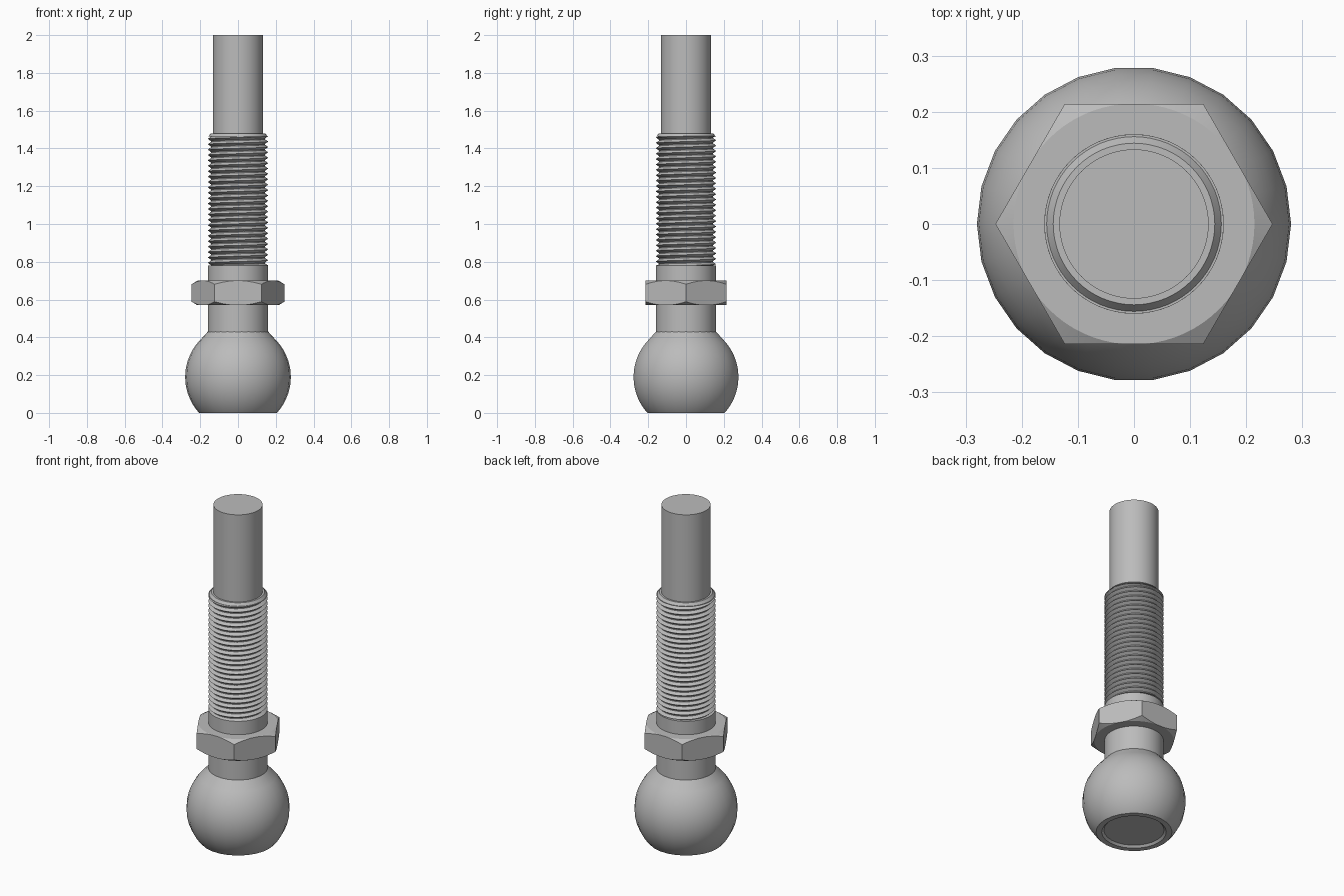
import bpy, bmesh
from math import sin, cos, pi, sqrt, radians

cube = bpy.data.objects.get("Cube")
if cube:
    bpy.data.objects.remove(cube, do_unlink=True)

steel = bpy.data.materials.new("grey_steel")
steel.use_nodes = True
steel.diffuse_color = (0.5, 0.5, 0.5, 1)
steel.node_tree.nodes["Principled BSDF"].inputs["Base Color"].default_value = (0.5, 0.5, 0.5, 1)


def finish(name, bm, angle=30):
    """Turn a bmesh into a shaded steel object."""
    bmesh.ops.recalc_face_normals(bm, faces=bm.faces)
    mesh = bpy.data.meshes.new(name)
    bm.to_mesh(mesh)
    bm.free()
    mesh.materials.append(steel)
    obj = bpy.data.objects.new(name, mesh)
    bpy.context.collection.objects.link(obj)
    bpy.ops.object.select_all(action='DESELECT')
    obj.select_set(True)
    bpy.context.view_layer.objects.active = obj
    bpy.ops.object.shade_smooth_by_angle(angle=radians(angle))
    return obj


def lathe(name, profile, sides=64, angle=30):
    """Revolve (radius, z) points about z and cap both ends."""
    bm = bmesh.new()
    rings = [[bm.verts.new((r * cos(2 * pi * i / sides), r * sin(2 * pi * i / sides), z))
              for i in range(sides)] for r, z in profile]
    for a, b in zip(rings, rings[1:]):
        for i in range(sides):
            j = (i + 1) % sides
            bm.faces.new((a[i], a[j], b[j], b[i]))
    bm.faces.new(rings[0])
    bm.faces.new(rings[-1])
    return finish(name, bm, angle)


# Ball with a shallow recess underneath and a sloped shoulder on top
R, MID, SHOULDER, STEPS = 0.28, 0.19, 0.38, 14
ball = [(0.163, 0.012), (0.175, 0.0)]
for k in range(STEPS + 1):
    z = SHOULDER * (1 - cos(pi * k / STEPS)) / 2 if k % STEPS else SHOULDER * k / STEPS
    ball.append((sqrt(R * R - (z - MID) ** 2), z))
ball.append((0.16, 0.43))
lathe("ball", ball, sides=26)

# Plain neck, threaded section core and upper pin
lathe("neck", [(0.16, 0.42), (0.16, 0.78)])
lathe("thread_core", [(0.143, 0.77), (0.143, 1.47)])
lathe("thread_end_chamfer", [(0.158, 1.462), (0.144, 1.48)])
lathe("upper_pin", [(0.133, 1.46), (0.133, 2.0)])

# Helical thread: alternating crest and root lines, trimmed at both ends
LOW, HIGH, TURNS, SIDES = 0.78, 1.465, 24, 48
pitch = (HIGH - LOW) / TURNS
bm = bmesh.new()
crest, root = [], []
for i in range((TURNS + 2) * SIDES + 1):
    t = 2 * pi * i / SIDES
    base = LOW + pitch * (i / SIDES - 1)
    for line, r, z in ((crest, 0.16, base), (root, 0.14, base + pitch / 2)):
        z = min(max(z, LOW), HIGH)
        line.append(bm.verts.new((r * cos(t), r * sin(t), z)))
for i in range(len(crest) - 1):
    bm.faces.new((crest[i], crest[i + 1], root[i + 1], root[i]))
    if i + 1 + SIDES < len(crest):
        bm.faces.new((root[i], root[i + 1], crest[i + 1 + SIDES], crest[i + SIDES]))
bmesh.ops.dissolve_degenerate(bm, dist=1e-5, edges=bm.edges)
finish("thread", bm)

# Hex nut: six-sided prism trimmed by a double-bevelled disc
nut = lathe("hex_nut", [(0.247, 0.57), (0.247, 0.70)], sides=6)
trim = lathe("nut_trim", [(0.213, 0.569), (0.25, 0.591), (0.25, 0.679), (0.213, 0.701)], sides=72)
trim.hide_render = True
trim.hide_set(True)
cut = nut.modifiers.new("bevelled_corners", 'BOOLEAN')
cut.operation = 'INTERSECT'
cut.object = trim
cut.solver = 'EXACT'
bpy.ops.object.select_all(action='DESELECT')
nut.select_set(True)
bpy.context.view_layer.objects.active = nut
bpy.ops.object.modifier_apply(modifier=cut.name)
bpy.data.objects.remove(trim, do_unlink=True)
bpy.ops.object.shade_smooth_by_angle(angle=radians(20))
